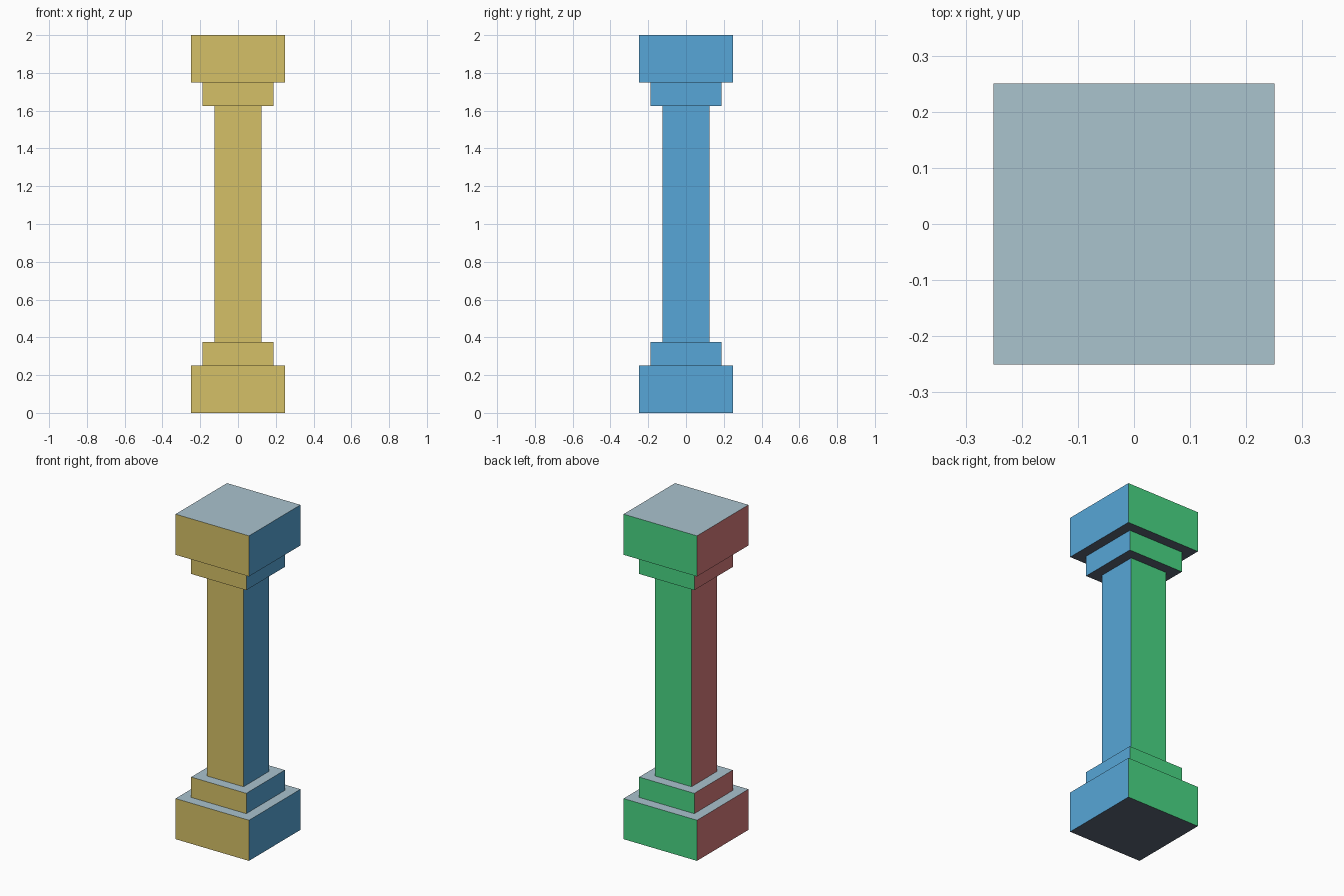
import bpy
import bmesh
from mathutils import Matrix, Vector

cube = bpy.data.objects.get("Cube")
if cube:
    bpy.data.objects.remove(cube, do_unlink=True)


def linear(c):
    c /= 255
    return c / 12.92 if c <= 0.04045 else ((c + 0.055) / 1.055) ** 2.4


def make_material(name, rgb):
    mat = bpy.data.materials.new(name)
    mat.use_nodes = True
    colour = [linear(c) for c in rgb] + [1.0]
    mat.diffuse_color = colour
    mat.node_tree.nodes["Principled BSDF"].inputs["Base Color"].default_value = colour
    return mat


# One colour for each direction a face can point
SIDES = [
    (Vector((0, -1, 0)), make_material("sand_gold", (213, 192, 103))),
    (Vector((1, 0, 0)), make_material("sky_blue", (87, 166, 215))),
    (Vector((0, 1, 0)), make_material("leaf_green", (73, 214, 133))),
    (Vector((-1, 0, 0)), make_material("dusty_red", (215, 123, 123))),
    (Vector((0, 0, 1)), make_material("pale_grey_blue", (170, 195, 206))),
    (Vector((0, 0, -1)), make_material("dark_slate", (90, 102, 118))),
]


def block(name, width, bottom, top):
    bm = bmesh.new()
    bmesh.ops.create_cube(bm, size=1)
    bmesh.ops.scale(bm, vec=(width, width, top - bottom), verts=bm.verts)
    bmesh.ops.transform(bm, matrix=Matrix.Translation((0, 0, (bottom + top) / 2)),
                        verts=bm.verts)
    bm.normal_update()
    for face in bm.faces:
        face.material_index = max(range(len(SIDES)),
                                  key=lambda i: face.normal.dot(SIDES[i][0]))
    mesh = bpy.data.meshes.new(name)
    for _, mat in SIDES:
        mesh.materials.append(mat)
    bm.to_mesh(mesh)
    bm.free()
    bpy.context.collection.objects.link(bpy.data.objects.new(name, mesh))


# Square pillar: stepped base, shaft and matching stepped top
HEIGHT, PLINTH, STEP = 2.0, 0.25, 0.375
block("base_plinth", 0.5, 0, PLINTH)
block("base_step", 0.375, PLINTH, STEP)
block("shaft", 0.25, STEP, HEIGHT - STEP)
block("capital_step", 0.375, HEIGHT - STEP, HEIGHT - PLINTH)
block("capital_slab", 0.5, HEIGHT - PLINTH, HEIGHT)
